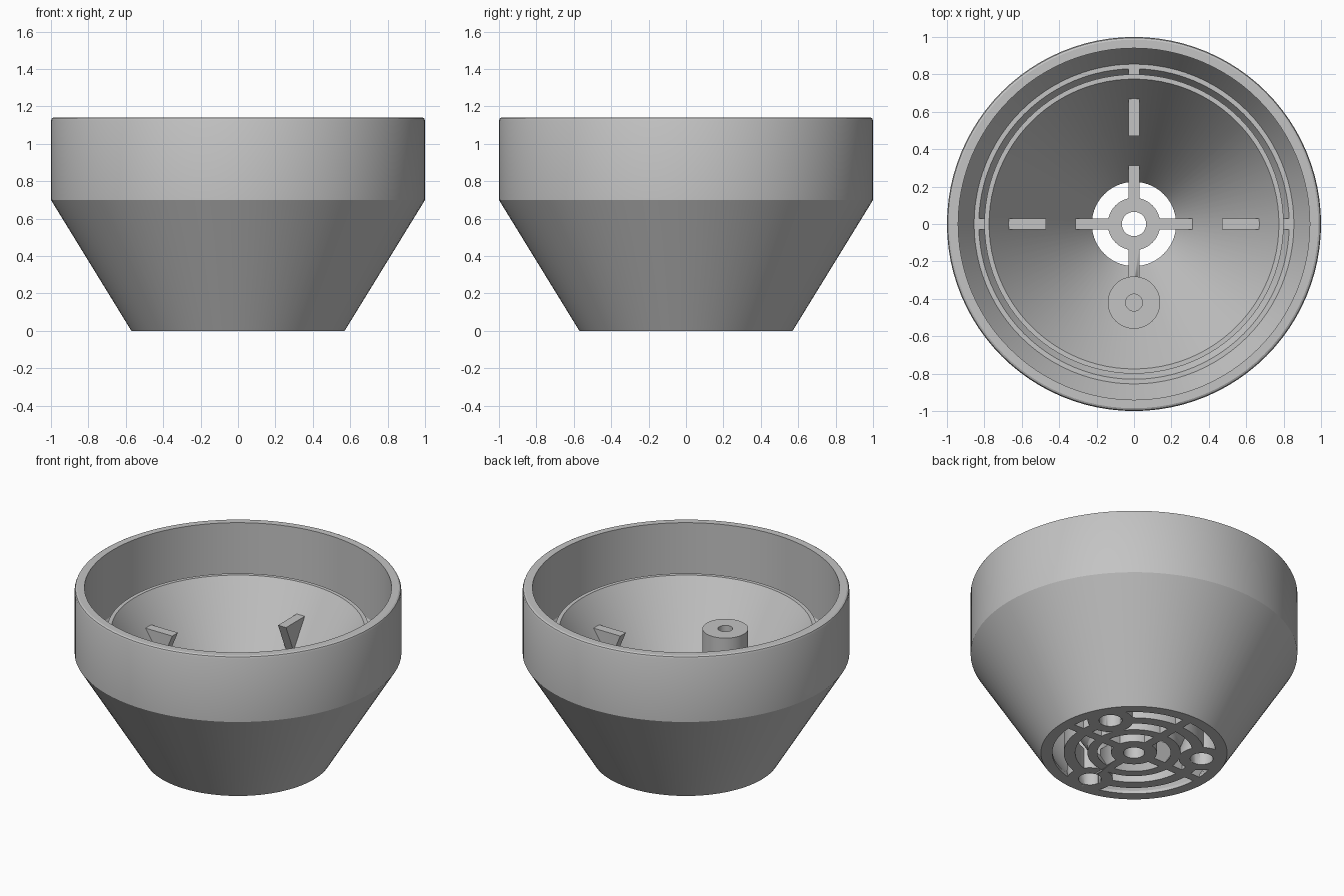
import bpy, bmesh, math
from mathutils import Matrix, Vector

if "Cube" in bpy.data.objects:
    bpy.data.objects.remove(bpy.data.objects["Cube"], do_unlink=True)

grey = bpy.data.materials.new("plain grey")
grey.use_nodes = True
grey.diffuse_color = (0.55, 0.55, 0.55, 1)
grey.node_tree.nodes["Principled BSDF"].inputs["Base Color"].default_value = grey.diffuse_color


def finish(name, bm):
    """Turn a bmesh into a grey object with sharp corners and smooth curves."""
    bmesh.ops.remove_doubles(bm, verts=bm.verts, dist=1e-5)
    bmesh.ops.recalc_face_normals(bm, faces=bm.faces)
    mesh = bpy.data.meshes.new(name)
    bm.to_mesh(mesh)
    bm.free()
    obj = bpy.data.objects.new(name, mesh)
    bpy.context.collection.objects.link(obj)
    mesh.materials.append(grey)
    bpy.ops.object.select_all(action='DESELECT')
    obj.select_set(True)
    bpy.context.view_layer.objects.active = obj
    bpy.ops.object.shade_smooth_by_angle(angle=math.radians(25))
    return obj


def lathe(name, profile, centre=(0, 0), closed=True, steps=96):
    """Spin an (r, z) profile about a vertical axis."""
    bm = bmesh.new()
    vs = [bm.verts.new((r, 0, z)) for r, z in profile]
    es = [bm.edges.new(pair) for pair in zip(vs, vs[1:])]
    if closed:
        es.append(bm.edges.new((vs[-1], vs[0])))
    bmesh.ops.spin(bm, geom=vs + es, cent=(0, 0, 0), axis=(0, 0, 1),
                   angle=math.tau, steps=steps)
    bmesh.ops.translate(bm, verts=bm.verts, vec=(*centre, 0))
    return finish(name, bm)


def rib(name, outline, angle, width=0.06):
    """Extrude an (r, z) outline into a radial plate."""
    bm = bmesh.new()
    face = bm.faces.new([bm.verts.new((r, -width / 2, z)) for r, z in outline])
    out = bmesh.ops.extrude_face_region(bm, geom=[face])
    bmesh.ops.translate(bm, vec=(0, width, 0),
                        verts=[g for g in out["geom"] if isinstance(g, bmesh.types.BMVert)])
    bmesh.ops.rotate(bm, verts=bm.verts, matrix=Matrix.Rotation(math.radians(angle), 3, 'Z'))
    return finish(name, bm)


def cut(obj, cutter):
    """Subtract a cutter and bake the result."""
    cutter.hide_render = True
    mod = obj.modifiers.new("cut", 'BOOLEAN')
    mod.operation, mod.solver, mod.object = 'DIFFERENCE', 'EXACT', cutter
    bpy.context.view_layer.objects.active = obj
    bpy.ops.object.modifier_apply(modifier=mod.name)


# Outer shell with rounded rim, inner ledge and open floor
lathe("outer_shell", [(0.50, 0), (0.57, 0), (1, 0.70), (1, 1.125), (0.995, 1.137),
                      (0.985, 1.142), (0.94, 1.142), (0.94, 0.70), (0.855, 0.56),
                      (0.83, 0.56), (0.50, 0.02)])

# Funnel bowl, its foot forming the inner ring of the floor grille
lathe("inner_bowl", [(0.225, 0), (0.285, 0), (0.285, 0.05), (0.80, 0.865), (0.775, 0.865)])

# Floor grille: hub, middle ring and four struts
lathe("grille_hub", [(0.065, 0), (0.14, 0), (0.14, 0.14), (0.065, 0.14)])
grille = [lathe("grille_ring", [(0.36, 0), (0.43, 0), (0.43, 0.14), (0.36, 0.14)])]
for a in (0, 90, 180, 270):
    grille.append(rib(f"grille_strut_{a}", [(0.11, 0), (0.53, 0), (0.53, 0.14), (0.11, 0.14)], a))

# Gussets inside the bowl and ribs tying the bowl to the shell
for a in (0, 90, 180):
    rib(f"bowl_gusset_{a}", [(0.47, 0.70), (0.555, 0.50), (0.685, 0.70)], a)
    rib(f"shell_rib_{a}", [(0.335, 0.13), (0.59, 0.13), (0.84, 0.559), (0.595, 0.559)], a)

# Screw posts: one tall with a pilot hole, two ending under the bowl
bowl_space = lathe("bowl_cutter", [(0, -0.01), (0.231, -0.01), (0.813, 0.90), (0, 0.90)],
                   closed=False)
cutters = [bowl_space]
for a in (270, 30, 150):
    spot = Vector((math.cos(math.radians(a)), math.sin(math.radians(a)))) * 0.42
    foot = [(0, 0.14), (0.07, 0.14), (0.07, 0), (0.14, 0)]
    if a == 270:
        top = [(0.14, 0.705), (0.045, 0.705), (0.045, 0.40), (0, 0.40)]
    else:
        top = [(0.14, 0.55), (0, 0.55)]
    post = lathe(f"screw_post_{a}", foot + top, spot, closed=False, steps=48)
    if a != 270:
        cut(post, bowl_space)
    # Clear the screw bores through the grille
    bore = lathe("bore_cutter", [(0, -0.05), (0.07, -0.05), (0.07, 0.15), (0, 0.15)],
                 spot, closed=False, steps=48)
    cutters.append(bore)
    for part in grille:
        if part.name in ("grille_ring", f"grille_strut_{a}"):
            cut(part, bore)

for c in cutters:
    bpy.data.objects.remove(c, do_unlink=True)
